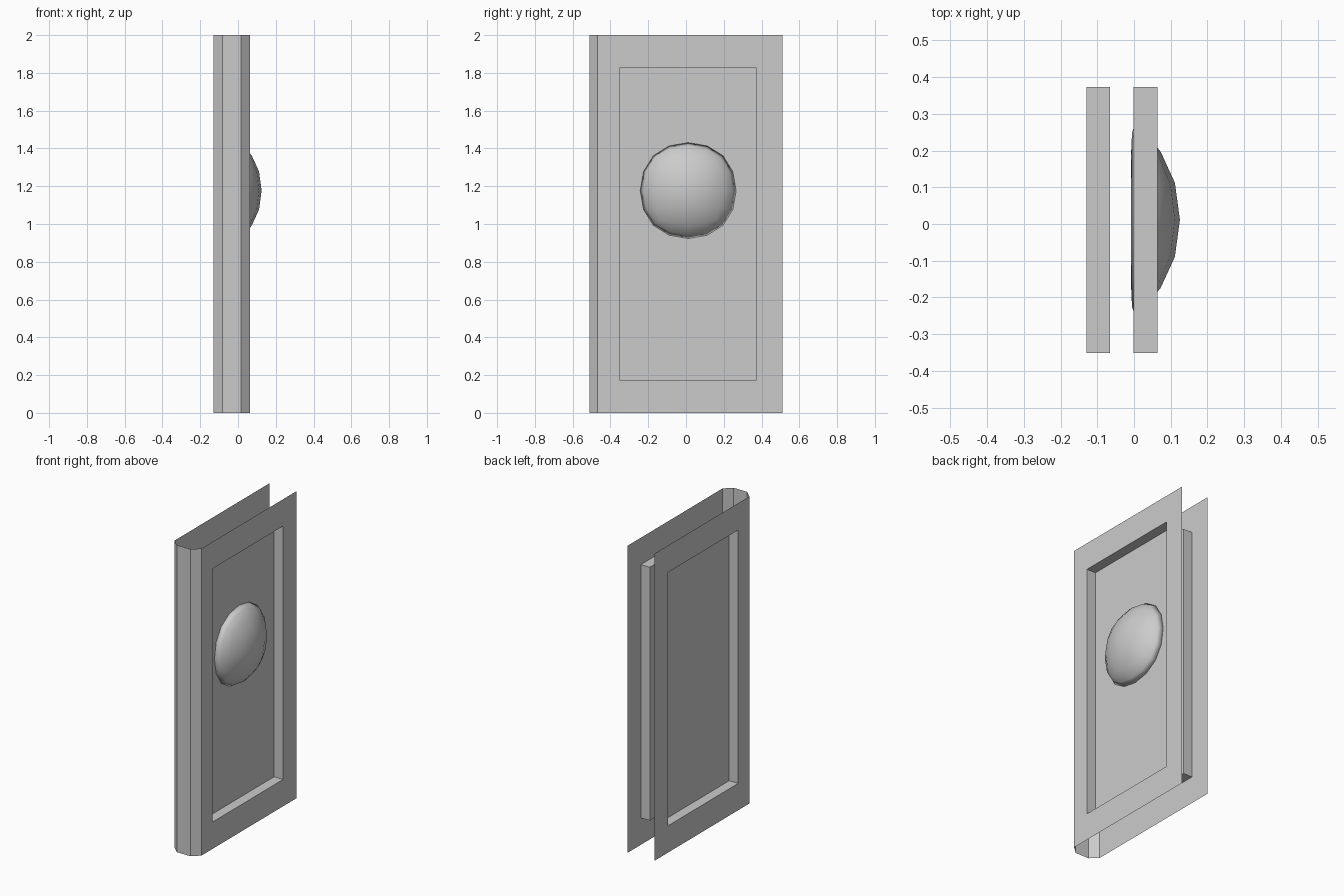
import bpy, bmesh

if "Cube" in bpy.data.objects:
    bpy.data.objects.remove(bpy.data.objects["Cube"])

H = 2.0
Y0, Y1 = -0.468, 0.512          # flat span of each door skin
PY0, PY1, PZ0, PZ1 = -0.352, 0.373, 0.175, 1.825   # recessed panel
X_FRONT, X_BACK, DEPTH = 0.064, -0.13, 0.065


def new_object(name, bm):
    me = bpy.data.meshes.new(name)
    bm.to_mesh(me)
    bm.free()
    ob = bpy.data.objects.new(name, me)
    bpy.context.collection.objects.link(ob)
    return ob


def rect(bm, x, y0, y1, z0, z1):
    return [bm.verts.new((x, y, z)) for y, z in
            ((y0, z0), (y1, z0), (y1, z1), (y0, z1))]


def bridge(bm, a, b, flip):
    for i in range(4):
        j = (i + 1) % 4
        f = [a[i], a[j], b[j], b[i]]
        bm.faces.new(f[::-1] if flip else f)


# Door skin: frame, recess walls and sunken panel
def door_skin(name, x, sign):
    bm = bmesh.new()
    outer = rect(bm, x, Y0, Y1, 0, H)
    inner = rect(bm, x, PY0, PY1, PZ0, PZ1)
    sunk = rect(bm, x - sign * DEPTH, PY0, PY1, PZ0, PZ1)
    flip = sign < 0
    bridge(bm, outer, inner, flip)
    bridge(bm, inner, sunk, flip)
    bm.faces.new(sunk[::-1] if flip else sunk)
    return new_object(name, bm)


door_skin("door_skin_outer", X_FRONT, 1)
door_skin("door_skin_inner", X_BACK, -1)

# Chamfered strip closing one edge of the door
bm = bmesh.new()
profile = [(X_BACK, Y0), (-0.082, -0.512), (0.015, -0.512), (X_FRONT, Y0)]
low = [bm.verts.new((x, y, 0)) for x, y in profile]
top = [bm.verts.new((x, y, H)) for x, y in profile]
for i in range(3):
    bm.faces.new((low[i], low[i + 1], top[i + 1], top[i]))
new_object("edge_strip", bm)

# Domed boss: subdivided cube, squashed with a nearly flat back
bm = bmesh.new()
bmesh.ops.create_cube(bm, size=2)
cage = new_object("dome", bm)
mod = cage.modifiers.new("subdivide", 'SUBSURF')
mod.levels = mod.render_levels = 2
deps = bpy.context.evaluated_depsgraph_get()
mesh = bpy.data.meshes.new_from_object(cage.evaluated_get(deps))
cage.modifiers.clear()
cage.data = mesh

DOME = [(-1, 0), (-0.94, -0.002), (-0.72, -0.008), (-0.44, -0.006), (0, 0),
        (0.44, 0.036), (0.72, 0.072), (0.94, 0.113), (1, 0.125)]


def dome_x(t):
    for (a, xa), (b, xb) in zip(DOME, DOME[1:]):
        if t <= b:
            return xa + (xb - xa) * (t - a) / (b - a)
    return DOME[-1][1]


r = max(v.co.x for v in mesh.vertices)
for v in mesh.vertices:
    x, y, z = v.co / r
    v.co = (dome_x(x), 0.0115 + 0.254 * y, 1.177 + 0.254 * z)
for p in mesh.polygons:
    p.use_smooth = True
